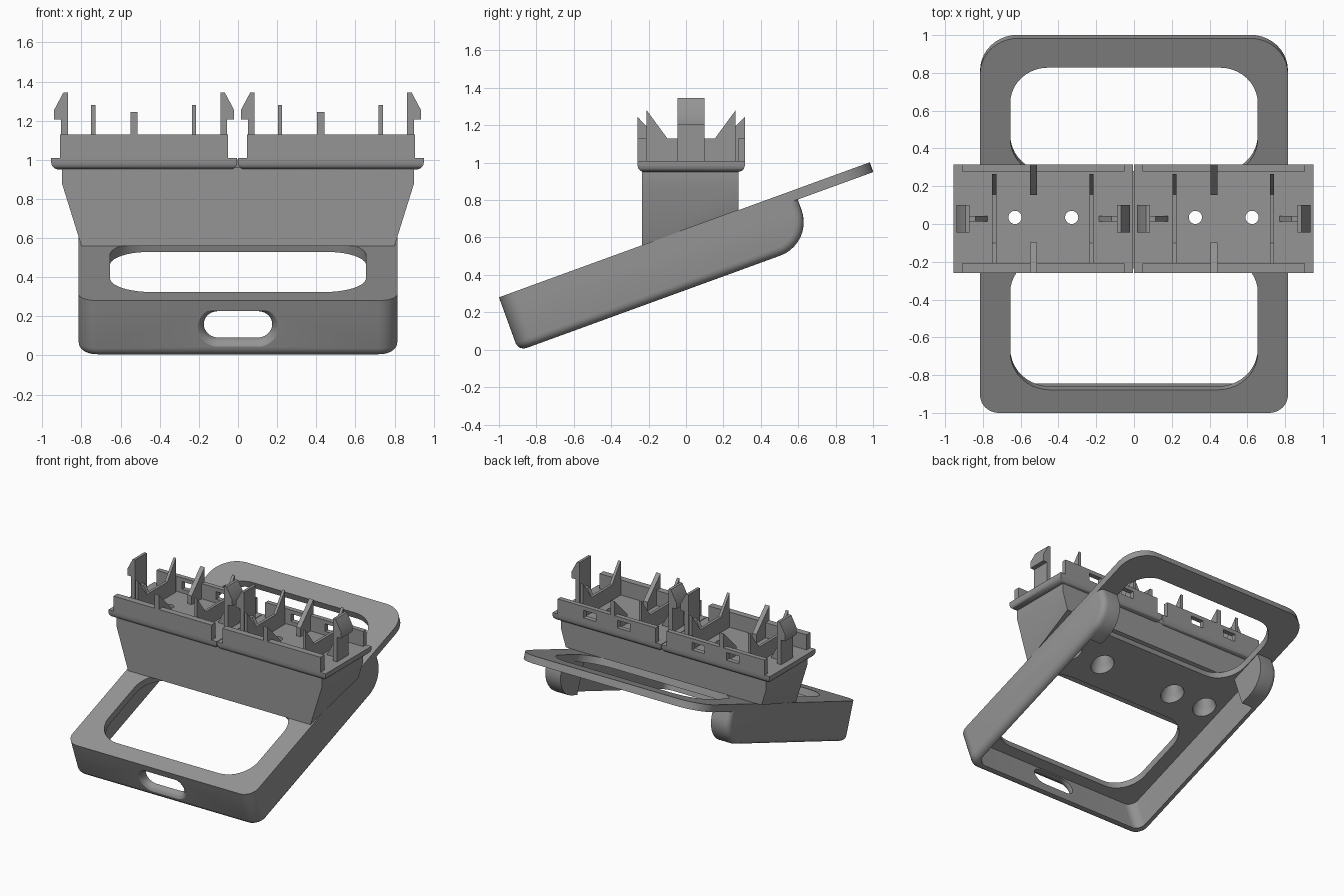
import bpy, bmesh, math
from mathutils import Matrix, Vector

if "Cube" in bpy.data.objects:
    bpy.data.objects.remove(bpy.data.objects["Cube"])

grey = bpy.data.materials.new("mid_grey")
grey.diffuse_color = (0.3, 0.3, 0.3, 1)
grey.use_nodes = True
grey.node_tree.nodes["Principled BSDF"].inputs["Base Color"].default_value = grey.diffuse_color
TILT = math.radians(20)
SLOPE = Matrix.Translation((0, -1, 0.28)) @ Matrix.Rotation(TILT, 4, 'X')


def finish(name, bm):
    bmesh.ops.recalc_face_normals(bm, faces=bm.faces)
    me = bpy.data.meshes.new(name)
    bm.to_mesh(me)
    bm.free()
    me.materials.append(grey)
    ob = bpy.data.objects.new(name, me)
    bpy.context.collection.objects.link(ob)
    return ob


def loft_bm(rings):
    """Closed solid through rings with equal point counts."""
    bm = bmesh.new()
    vs = [[bm.verts.new(p) for p in r] for r in rings]
    n = len(rings[0])
    bm.faces.new(vs[0])
    bm.faces.new(vs[-1])
    for a, b in zip(vs, vs[1:]):
        for i in range(n):
            bm.faces.new((a[i], a[(i + 1) % n], b[(i + 1) % n], b[i]))
    bmesh.ops.recalc_face_normals(bm, faces=bm.faces)
    return bm


def loft(name, rings):
    return finish(name, loft_bm(rings))


def flat(outline, z):
    return [(x, y, z) for x, y in outline]


def prism(name, outline, z0, z1):
    return loft(name, [flat(outline, z0), flat(outline, z1)])


def slab_x(name, profile, x0, x1):
    """Extrude a (y, z) profile along x."""
    return loft(name, [[(x, y, z) for y, z in profile] for x in (x0, x1)])


def box(name, x0, x1, y0, y1, z0, z1):
    return prism(name, [(x0, y0), (x1, y0), (x1, y1), (x0, y1)], z0, z1)


def round_rect(x0, x1, y0, y1, r_front, r_back, seg=10):
    pts = []
    for cx, cy, r, a in ((x0, y0, r_front, 180), (x1, y0, r_front, 270),
                         (x1, y1, r_back, 0), (x0, y1, r_back, 90)):
        if r == 0:
            pts.append((cx, cy))
            continue
        ox = cx + (r if cx == x0 else -r)
        oy = cy + (r if cy == y0 else -r)
        for i in range(seg + 1):
            t = math.radians(a + 90 * i / seg)
            pts.append((ox + r * math.cos(t), oy + r * math.sin(t)))
    return pts


def cut(ob, cutters):
    for c in cutters:
        m = ob.modifiers.new("cut", 'BOOLEAN')
        m.object = c
        m.operation = 'DIFFERENCE'
        m.solver = 'EXACT'
    bpy.context.view_layer.update()
    dg = bpy.context.evaluated_depsgraph_get()
    me = bpy.data.meshes.new_from_object(ob.evaluated_get(dg))
    ob.modifiers.clear()
    ob.data = me


def discard(cutters):
    for c in cutters:
        bpy.data.objects.remove(c)


# Screw hole cutters: straight bore with a cone at the lower end
SCREWS = (-0.63, -0.33, 0.325, 0.625)
screws = []
for sx in SCREWS:
    rings = []
    for z, r in ((0.5, 0.085), (0.62, 0.085), (0.75, 0.035), (1.2, 0.035)):
        rings.append([(sx + r * math.cos(t * math.tau / 24),
                       0.035 + r * math.sin(t * math.tau / 24), z) for t in range(24)])
    screws.append(loft("screw_cutter", rings))

# Tilted top plate with two rounded openings
plate = prism("tilted_plate", round_rect(-0.815, 0.815, 0, 2.11, 0.1, 0.2), -0.055, 0)
openings = [prism("opening_cutter", round_rect(-0.655, 0.655, a, b, 0.21, 0.2), -0.2, 0.1)
            for a, b in ((0.13, 0.88), (1.335, 1.945))]
cut(plate, openings)
discard(openings)
plate.data.transform(SLOPE)
cut(plate, screws)

# Skirt under the plate: front and side walls with rounded lower edges
o = round_rect(-0.815, 0.815, 0, 1.68, 0.1, 0)
bm = loft_bm([flat(o, -0.305), flat(o, -0.055)])
back = [e for e in bm.edges if all(v.co.y > 1.67 and v.co.z < -0.3 for v in e.verts)]
bmesh.ops.bevel(bm, geom=back, offset=0.19, segments=10, profile=0.5, affect='EDGES')
bm.normal_update()
rim = [e for e in bm.edges if e.calc_face_angle(0) > 0.9
       and min(v.co.z for v in e.verts) < -0.07]
bmesh.ops.bevel(bm, geom=rim, offset=0.045, segments=4, profile=0.5, affect='EDGES')
skirt = finish("skirt_wall", bm)
inner = round_rect(-0.76, 0.76, 0.055, 1.4, 0.07, 0)
inner = inner[:-2] + [(0.76, 1.4), (0.66, 1.4), (0.66, 1.9), (-0.66, 1.9), (-0.66, 1.4), (-0.76, 1.4)]
cavity = prism("cavity_cutter", inner, -0.5, 0.1)

# Flared finger slot in the front wall
rings = []
for y, grow in ((-0.02, 0.04), (0.0, 0.03), (0.01, 0.013), (0.025, 0.004), (0.04, 0), (0.2, 0)):
    w, h = 0.175 + grow, 0.075 + grow
    rings.append([(x, y, z) for x, z in round_rect(-w, w, -0.145 - h, -0.145 + h, h * 0.98, h * 0.98)])
slot = loft("slot_cutter", rings)
cut(skirt, [cavity, slot])
discard([cavity, slot])
skirt.data.transform(SLOPE)

# Tapered pedestal, trimmed by the slope of the plate
outline = [(-0.9, 0.96), (-0.9, 0.88), (-0.769, 0.46), (0.769, 0.46), (0.9, 0.88), (0.9, 0.96)]
bm = loft_bm([[(x, y, z) for x, z in outline] for y in (-0.235, 0.28)])
res = bmesh.ops.bisect_plane(bm, geom=bm.verts[:] + bm.edges[:] + bm.faces[:],
                             plane_co=SLOPE.translation,
                             plane_no=Vector((0, -math.sin(TILT), math.cos(TILT))),
                             clear_inner=True)
bmesh.ops.holes_fill(bm, edges=[e for e in bm.edges if e.is_boundary])
pedestal = finish("pedestal", bm)
cut(pedestal, screws)

# Two identical holder modules
Y0, Y1, YC = -0.26, 0.315, 0.0275
for cx in (-0.48, 0.475):
    # base with rounded lower edge
    rings = []
    for z, i in ((0.95, 0.035), (0.956, 0.017), (0.968, 0.005), (0.985, 0), (1.01, 0)):
        rings.append(flat([(cx - 0.475 + i, Y0 + i), (cx + 0.475 - i, Y0 + i),
                           (cx + 0.475 - i, Y1 - i), (cx - 0.475 + i, Y1 - i)], z))
    base = loft("module_base", rings)
    cut(base, screws)

    # long walls, the rear one with two windows
    box("module_front_wall", cx - 0.43, cx + 0.43, Y0, Y0 + 0.05, 1.01, 1.13)
    rear = box("module_rear_wall", cx - 0.43, cx + 0.43, Y1 - 0.038, Y1, 1.01, 1.13)
    wins = [box("window_cutter", cx + d - 0.055, cx + d + 0.055, 0.2, 0.4, 1.04, 1.1)
            for d in (-0.15, 0.15)]
    cut(rear, wins)
    discard(wins)

    # thin partitions with pointed ends
    for d in (-0.26, 0.255):
        slab_x("partition", [(-0.21, 1.01), (-0.21, 1.28), (-0.1, 1.13),
                             (0.155, 1.13), (0.265, 1.28), (0.265, 1.01)],
               cx + d - 0.011, cx + d + 0.011)

    # centre fins at both long walls
    for s in (-1, 1):
        slab_x("centre_fin", [(YC + s * y, z) for y, z in
                              ((0.2875, 1.01), (0.2875, 1.245), (0.125, 1.08), (0.125, 1.01))],
               cx - 0.07, cx - 0.033)

    # barbed end clips with a brace behind each
    for s in (-1, 1):
        clip = [(0.39, 1.01), (0.425, 1.01), (0.425, 1.205), (0.46, 1.205),
                (0.46, 1.255), (0.412, 1.345), (0.39, 1.345)]
        loft("end_clip", [[(cx + s * x, y, z) for x, z in clip] for y in (-0.045, 0.1)])
        brace = [(0.39, 1.01), (0.39, 1.13), (0.36, 1.13), (0.295, 1.01)]
        loft("clip_brace", [[(cx + s * x, y, z) for x, z in brace] for y in (0.013, 0.043)])

discard(screws)

# Smooth curved areas, keep real edges sharp
bpy.ops.object.select_all(action='SELECT')
bpy.context.view_layer.objects.active = plate
bpy.ops.object.shade_smooth_by_angle(angle=math.radians(30))
